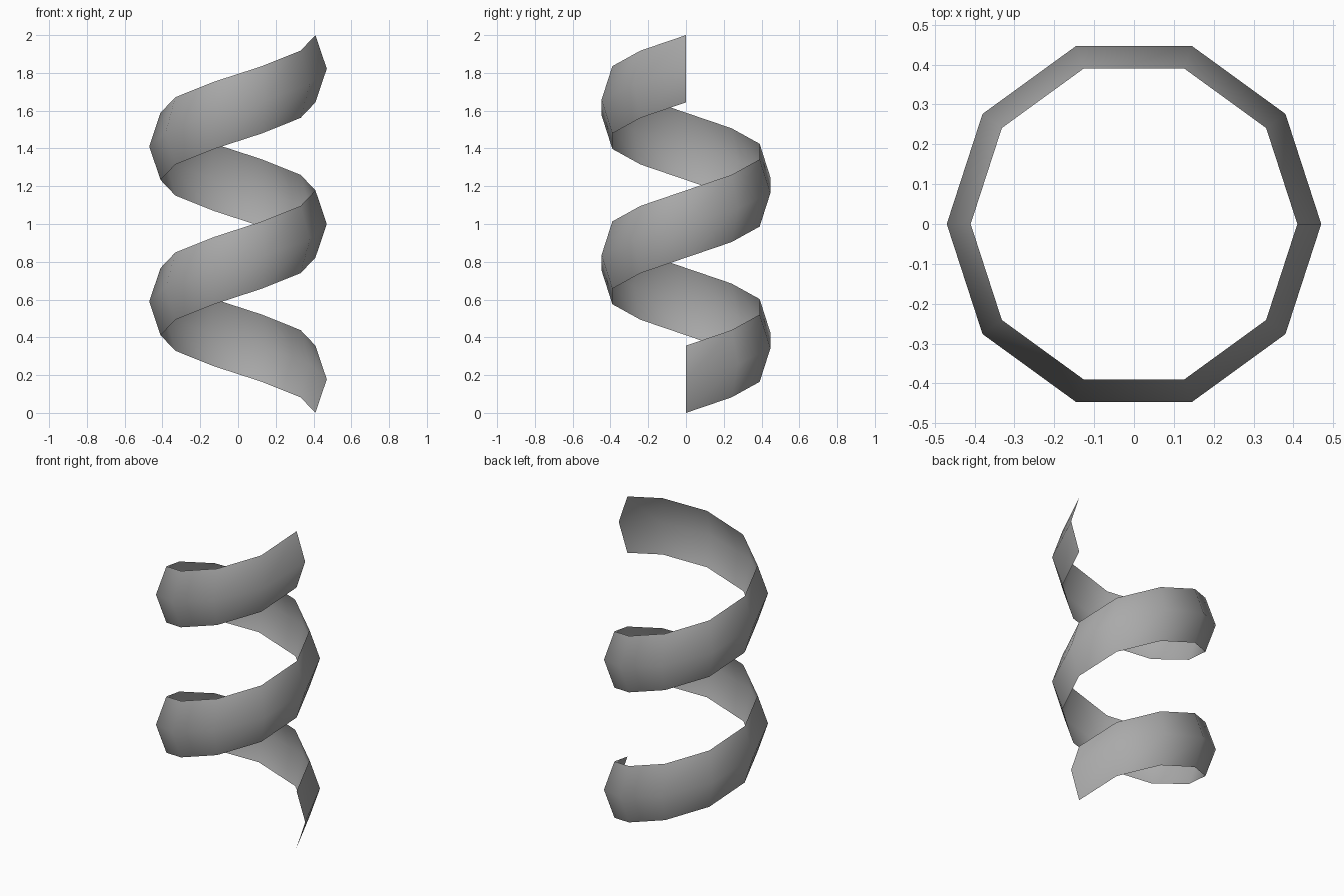
import bpy, bmesh
from math import cos, sin, tau

cube = bpy.data.objects.get("Cube")
if cube:
    bpy.data.objects.remove(cube, do_unlink=True)

# Single grey material
grey = bpy.data.materials.new("mid_grey")
grey.use_nodes = True
colour = (0.4, 0.4, 0.4, 1)
grey.diffuse_color = colour
grey.node_tree.nodes["Principled BSDF"].inputs["Base Color"].default_value = colour

# Bulged ribbon cross-section (radius, height), swept along a two-turn helix
PROFILE = [(0.41, 0.0), (0.47, 0.178), (0.41, 0.356)]
SIDES, TURNS = 10, 2
RISE = (2 - PROFILE[-1][1]) / TURNS

bm = bmesh.new()
previous = None
for step in range(SIDES * TURNS + 1):
    turn = step / SIDES
    angle = tau * turn
    ring = [bm.verts.new((r * cos(angle), r * sin(angle), z + RISE * turn))
            for r, z in PROFILE]
    if previous:
        for i in range(len(PROFILE) - 1):
            face = bm.faces.new((previous[i], ring[i], ring[i + 1], previous[i + 1]))
            face.smooth = True
    previous = ring

mesh = bpy.data.meshes.new("spiral_ribbon")
bm.to_mesh(mesh)
bm.free()
mesh.materials.append(grey)
ribbon = bpy.data.objects.new("spiral_ribbon", mesh)
bpy.context.collection.objects.link(ribbon)
